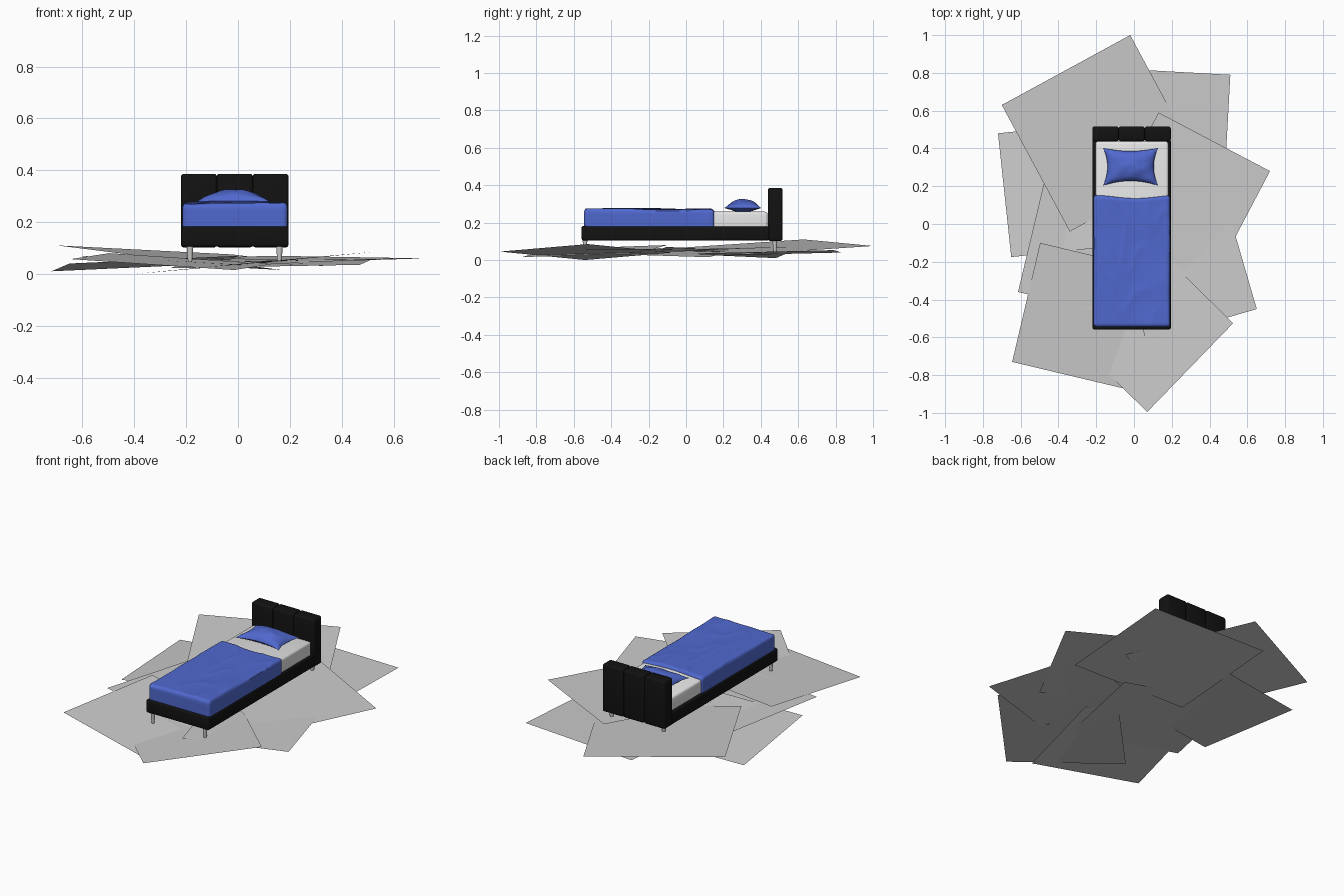
import bpy, bmesh, math
from mathutils import Vector, noise

if "Cube" in bpy.data.objects:
    bpy.data.objects.remove(bpy.data.objects["Cube"])


def mat(name, rgb):
    m = bpy.data.materials.new(name)
    m.diffuse_color = (*rgb, 1)
    m.use_nodes = True
    m.node_tree.nodes["Principled BSDF"].inputs["Base Color"].default_value = m.diffuse_color
    return m


BLACK = mat("black upholstery", (0.006, 0.006, 0.006))
BLUE = mat("blue bedding", (0.08, 0.14, 0.62))
WHITE = mat("white mattress", (0.8, 0.8, 0.8))
GREY = mat("grey sheet", (0.6, 0.6, 0.6))
METAL = mat("leg metal", (0.6, 0.6, 0.58))
CX = -0.0125  # centre line of the bed


def finish(name, bm, material, smooth=True):
    me = bpy.data.meshes.new(name)
    bm.to_mesh(me)
    bm.free()
    me.materials.append(material)
    for p in me.polygons:
        p.use_smooth = smooth
    ob = bpy.data.objects.new(name, me)
    bpy.context.collection.objects.link(ob)
    return ob


def box_bm(lo, hi, bevel=0.0, seg=3):
    bm = bmesh.new()
    bmesh.ops.create_cube(bm, size=1)
    for v in bm.verts:
        v.co = Vector([(a + b) / 2 + c * (b - a) for a, b, c in zip(lo, hi, v.co)])
    if bevel:
        bmesh.ops.bevel(bm, geom=bm.edges[:], offset=bevel, segments=seg,
                        profile=0.5, affect='EDGES')
    return bm


def box(name, lo, hi, material, bevel):
    return finish(name, box_bm(lo, hi, bevel), material)


# bed frame: side rails, foot rail, slat base
box("left_rail", (-0.22, -0.545, 0.105), (-0.193, 0.445, 0.18), BLACK, 0.008)
box("right_rail", (0.168, -0.545, 0.105), (0.195, 0.445, 0.18), BLACK, 0.008)
box("foot_rail", (-0.22, -0.558, 0.105), (0.195, -0.525, 0.182), BLACK, 0.009)
box("slat_base", (-0.205, -0.54, 0.108), (0.18, 0.445, 0.12), WHITE, 0.002)

# headboard: three padded panels around a core
box("headboard_core", (-0.214, 0.446, 0.108), (0.189, 0.508, 0.378), BLACK, 0.01)
w = 0.415 / 3
for i in range(3):
    x = -0.22 + i * w
    box(f"headboard_panel_{i + 1}", (x, 0.438, 0.102), (x + w, 0.516, 0.386), BLACK, 0.011)

# tapered legs
for x in (-0.185, 0.16):
    for y, tag in ((-0.54, "front"), (0.475, "back")):
        bm = bmesh.new()
        bmesh.ops.create_cone(bm, cap_ends=True, segments=20, radius1=0.008,
                              radius2=0.013, depth=0.062)
        bmesh.ops.translate(bm, vec=(x, y, 0.076), verts=bm.verts[:])
        leg = finish(f"{tag}_leg", bm, METAL, False)
        for p in leg.data.polygons:
            p.use_smooth = len(p.vertices) == 4

# mattress
box("mattress", (-0.205, -0.53, 0.13), (0.182, 0.437, 0.258), WHITE, 0.014)

# blanket: a cross-section draped over the mattress, with soft wrinkles
NX, NY = 56, 84
X0, X1, Y0, Y1, ZB, ZT = -0.214, 0.191, -0.545, 0.143, 0.178, 0.272


def wrinkle(x, y):
    p = Vector((x * 7, y * 5, 0.4))
    ridge = 1 - abs(noise.noise(p + Vector((3, 1, 0)))) * 2
    return 0.005 * noise.noise(p) + 0.007 * max(0, ridge - 0.6)


bm = box_bm((X0, Y0, ZB), (X1, Y1, ZT), 0.0)
for axis, n, lo, hi in ((0, NX, X0, X1), (1, NY, Y0, Y1), (2, 10, ZB, ZT)):
    for i in range(1, n):
        co, no = Vector((0, 0, 0)), Vector((0, 0, 0))
        co[axis], no[axis] = lo + (hi - lo) * i / n, 1
        bmesh.ops.bisect_plane(bm, geom=bm.verts[:] + bm.edges[:] + bm.faces[:],
                               plane_co=co, plane_no=no)
R = 0.018
for v in bm.verts:
    x, y, z = v.co
    # round the upper edges toward an inner box
    c = Vector((min(max(x, X0 + R), X1 - R), min(max(y, Y0 + R), Y1 - R), min(z, ZT - R)))
    d = v.co - c
    if d.length > R:
        v.co = c + d.normalized() * R
    h = max(0, (z - ZB) / (ZT - ZB))
    if z > ZT - 0.001:
        v.co.z += wrinkle(x, y)
    if y > 0.05:  # wavy turned edge
        v.co.y += (y - 0.05) / 0.09 * (0.008 * math.cos((x - X0) * 14) + 0.002)
    v.co.x += 0.002 * h * noise.noise(Vector((x * 5, y * 14, z * 10)))
finish("blanket", bm, BLUE)

# pillow: two puffed halves with pulled-out corners
bm = bmesh.new()
bmesh.ops.create_grid(bm, x_segments=32, y_segments=24, size=1)
low = bmesh.ops.duplicate(bm, geom=bm.verts[:] + bm.edges[:] + bm.faces[:])["geom"]
lower = {g for g in low if isinstance(g, bmesh.types.BMVert)}
bmesh.ops.reverse_faces(bm, faces=[g for g in low if isinstance(g, bmesh.types.BMFace)])
for v in bm.verts:
    u, t = v.co.x, v.co.y
    puff = (max(0, 1 - u * u) * max(0, 1 - t * t)) ** 0.55
    pinch = 0.75 + 0.25 * u * u if t < 0 else 0.83 + 0.17 * u * u
    x = -0.018 + u * 0.146 * (0.84 + 0.16 * t * t)
    y = 0.303 + t * 0.1 * pinch
    z = 0.282 - 0.004 * u * u
    if v in lower:
        z -= 0.026 * puff
    else:
        crease = noise.noise(Vector((u * 2.2, t * 2.2, 5)))
        z += puff * (0.043 + 0.007 * crease)
    v.co = (x, y, z)
bmesh.ops.remove_doubles(bm, verts=bm.verts[:], dist=0.0002)
finish("pillow", bm, BLUE)

# scattered thin square floor sheets: three corners each, the fourth completes it
sheets = [
    ((-0.02, 1.00, 0.075), (-0.70, 0.63, 0.11), (0.34, 0.33, 0.03)),
    ((0.51, 0.79, 0.053), (-0.22, 0.83, 0.04), (0.47, 0.06, 0.035)),
    ((0.72, 0.28, 0.06), (0.13, 0.59, 0.07), (0.41, -0.31, 0.05)),
    ((0.65, -0.45, 0.06), (0.065, -0.62, 0.05), (0.48, 0.135, 0.055)),
    ((0.07, -0.995, 0.045), (0.525, -0.525, 0.085), (-0.395, -0.54, 0.0)),
    ((-0.645, -0.73, 0.057), (-0.015, -0.88, 0.015), (-0.497, -0.10, 0.08)),
    ((-0.614, -0.36, 0.07), (-0.464, 0.27, 0.05), (0.018, -0.51, 0.035)),
    ((-0.72, 0.48, 0.01), (-0.65, -0.175, 0.04), (-0.065, 0.55, 0.04)),
]
for i, (a, b, c) in enumerate(sheets):
    a, b, c = Vector(a), Vector(b), Vector(c)
    bm = bmesh.new()
    f = bm.faces.new([bm.verts.new(p) for p in (a, b, b + c - a, c)])
    f.normal_update()
    if f.normal.z < 0:
        f.normal_flip()
    finish(f"floor_sheet_{i + 1}", bm, GREY, False)

# keep crisp edges where parts are angular
bpy.ops.object.select_all(action='DESELECT')
for ob in bpy.data.objects:
    if not ob.name.startswith("floor") and "leg" not in ob.name:
        ob.select_set(True)
        bpy.context.view_layer.objects.active = ob
bpy.ops.object.shade_smooth_by_angle(angle=math.radians(50))
